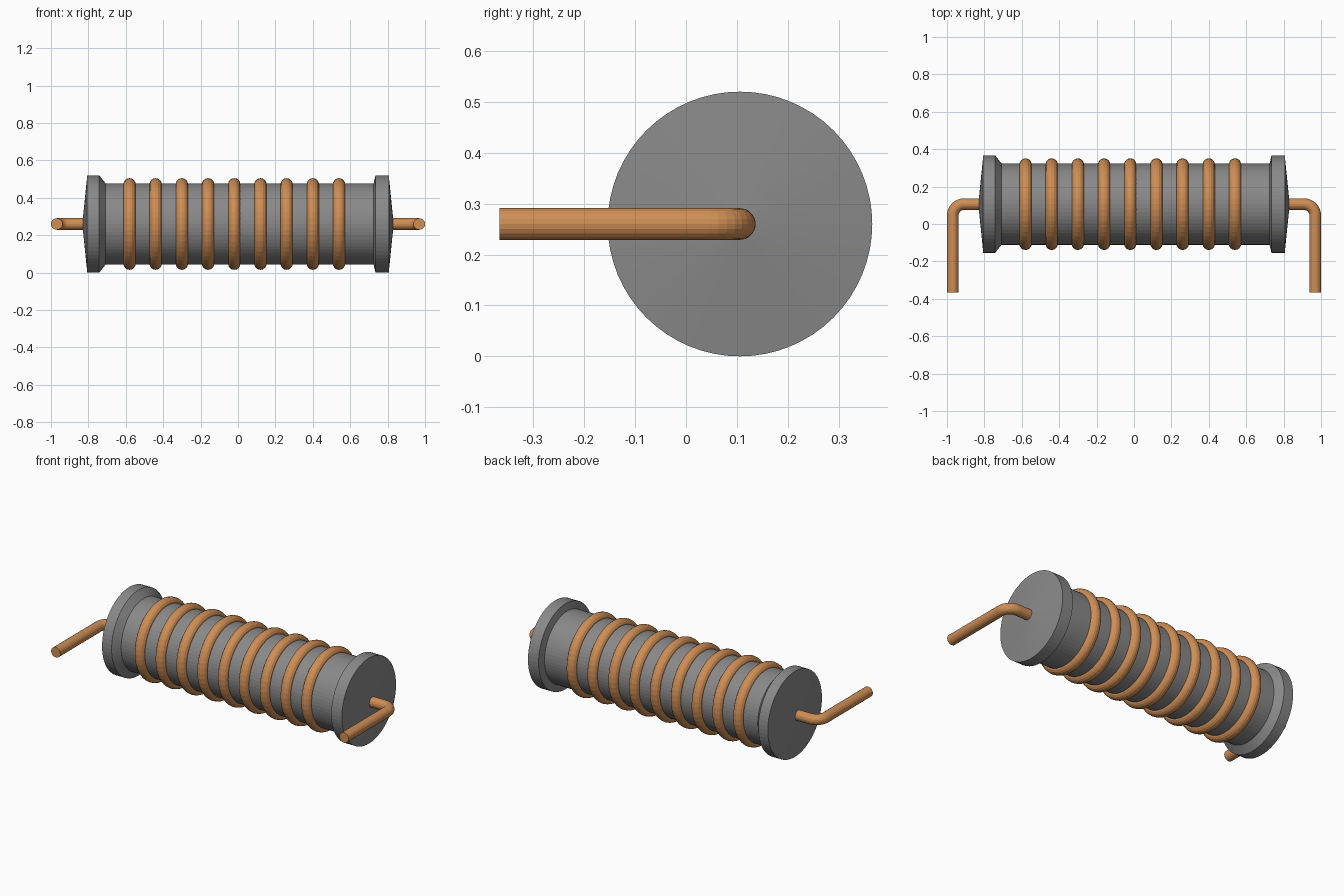
import bpy, bmesh
from math import cos, sin, pi

if "Cube" in bpy.data.objects:
    bpy.data.objects.remove(bpy.data.objects["Cube"])

CY, CZ = 0.106, 0.26          # axis of the bobbin, parallel to x
WIRE = 0.031


def material(name, color):
    mat = bpy.data.materials.new(name)
    mat.diffuse_color = (*color, 1)
    mat.use_nodes = True
    mat.node_tree.nodes["Principled BSDF"].inputs["Base Color"].default_value = mat.diffuse_color
    return mat


copper = material("copper", (0.62, 0.27, 0.09))
ferrite = material("dark_grey", (0.25, 0.25, 0.25))


def finish(bm, name, mat):
    """Make a flat-faced object from the bmesh."""
    bmesh.ops.recalc_face_normals(bm, faces=bm.faces)
    me = bpy.data.meshes.new(name)
    bm.to_mesh(me)
    bm.free()
    me.materials.append(mat)
    ob = bpy.data.objects.new(name, me)
    bpy.context.collection.objects.link(ob)
    return ob


def skin(bm, rings, closed=False):
    """Join successive rings of vertices, capping the ends if open."""
    pairs = list(zip(rings, rings[1:]))
    if closed:
        pairs.append((rings[-1], rings[0]))
    else:
        bm.faces.new(rings[0])
        bm.faces.new(rings[-1])
    seg = len(rings[0])
    for a, b in pairs:
        for i in range(seg):
            j = (i + 1) % seg
            bm.faces.new((a[i], a[j], b[j], b[i]))


def lathe(name, profile, mat, closed=False, seg=48):
    """Revolve (x, radius) points around the bobbin axis."""
    bm = bmesh.new()
    rings = [[bm.verts.new((x, CY + r * cos(2 * pi * i / seg), CZ + r * sin(2 * pi * i / seg)))
              for i in range(seg)] for x, r in profile]
    skin(bm, rings, closed)
    return finish(bm, name, mat)


def tube(name, path, r, mat, seg=20):
    """Sweep a circle along a path lying in a horizontal plane."""
    bm = bmesh.new()
    rings = []
    for k, (x, y) in enumerate(path):
        x0, y0 = path[max(k - 1, 0)]
        x1, y1 = path[min(k + 1, len(path) - 1)]
        d = ((x1 - x0) ** 2 + (y1 - y0) ** 2) ** 0.5
        nx, ny = -(y1 - y0) / d, (x1 - x0) / d
        rings.append([bm.verts.new((x + nx * r * cos(2 * pi * i / seg),
                                    y + ny * r * cos(2 * pi * i / seg),
                                    CZ + r * sin(2 * pi * i / seg))) for i in range(seg)])
    skin(bm, rings)
    return finish(bm, name, mat)


# Core with flanges and shallow conical ends
lathe("core", [(-0.832, 0.004), (-0.806, 0.26), (-0.742, 0.26), (-0.708, 0.217),
               (0.725, 0.217), (0.735, 0.26), (0.806, 0.26), (0.832, 0.004)], ferrite, seg=64)

# Nine winding rings
for n in range(9):
    x = -0.58 + 0.14 * n
    circle = [(x + 0.033 * cos(2 * pi * k / 16), 0.212 + 0.033 * sin(2 * pi * k / 16))
              for k in range(16)]
    lathe(f"winding_{n + 1}", circle, copper, closed=True)

# Bent lead wires at both ends
BEND = 0.06
for s, side in ((-1, "left"), (1, "right")):
    cx, cy = 1 - WIRE - BEND, CY - BEND
    path = [(0.78, CY)]
    path += [(cx + BEND * sin(pi / 2 * k / 8), cy + BEND * cos(pi / 2 * k / 8)) for k in range(9)]
    path += [(1 - WIRE, -0.366)]
    tube(f"{side}_lead", [(s * x, y) for x, y in path], WIRE, copper)
